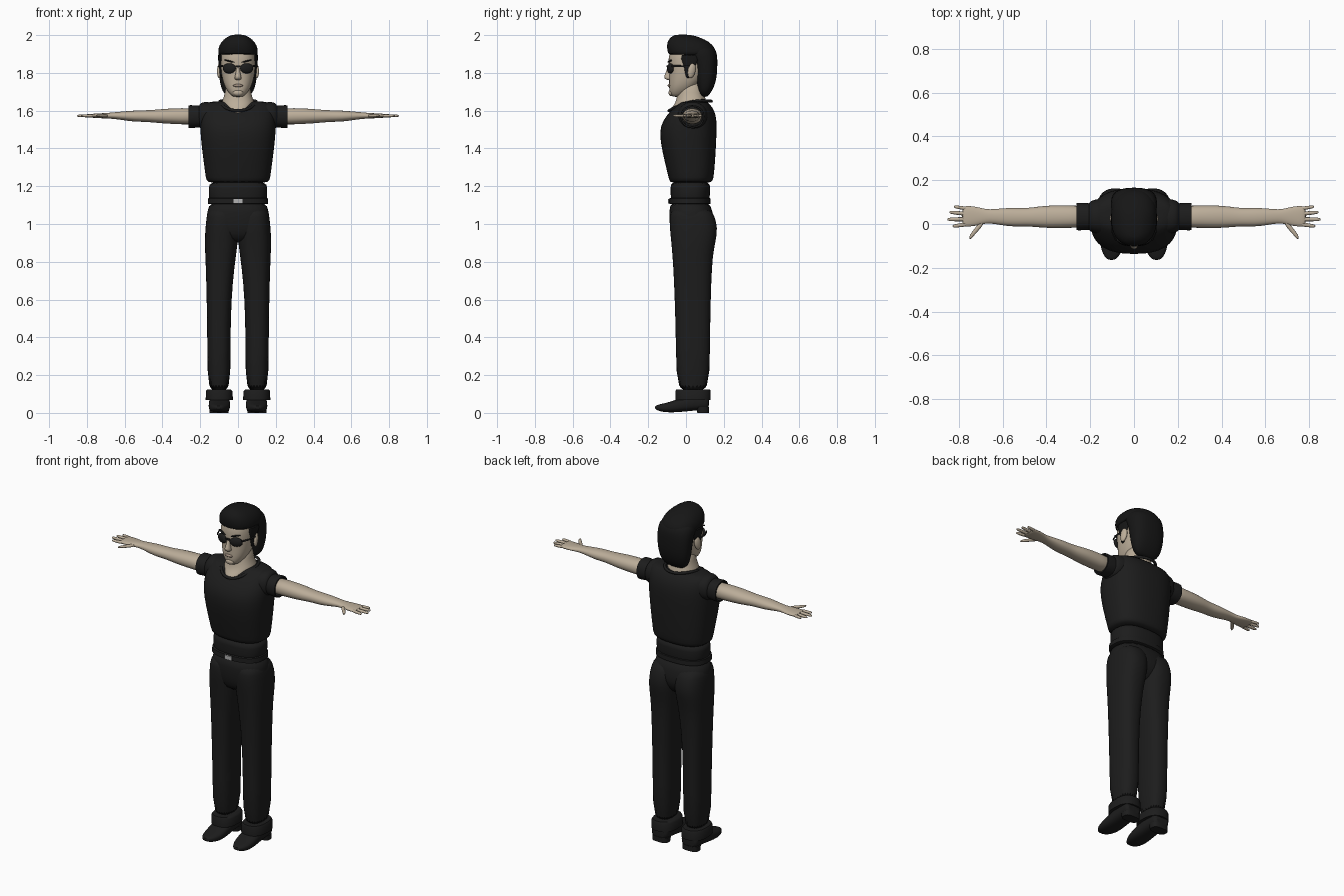
import bpy, bmesh
from math import cos, sin, pi, radians
from mathutils import Matrix, Vector


def material(name, r, g, b):
    m = bpy.data.materials.new(name)
    m.diffuse_color = (r, g, b, 1)
    return m


BLACK = material("black_cloth", 0.012, 0.012, 0.012)
HAIR = material("black_hair", 0.008, 0.008, 0.008)
SKIN = material("skin", 0.5, 0.42, 0.32)
LIP = material("lips", 0.36, 0.28, 0.22)
METAL = material("buckle_metal", 0.45, 0.45, 0.45)


def finish(name, bm, mat, mirror=False, sub=0):
    bmesh.ops.recalc_face_normals(bm, faces=bm.faces[:])
    me = bpy.data.meshes.new(name)
    bm.to_mesh(me)
    bm.free()
    ob = bpy.data.objects.new(name, me)
    me.materials.append(mat)
    bpy.context.collection.objects.link(ob)
    bpy.ops.object.select_all(action='DESELECT')
    ob.select_set(True)
    bpy.context.view_layer.objects.active = ob
    bpy.ops.object.shade_smooth_by_angle(angle=radians(50))
    if mirror:
        ob.modifiers.new("mirror", 'MIRROR').use_mirror_merge = False
    if sub:
        ob.modifiers.new("smooth", 'SUBSURF').levels = sub
        ob.modifiers["smooth"].render_levels = sub
    return ob


def loft(name, sections, mat, axis='z', n=20, power=2.2, mirror=False, sub=1, caps=True):
    """Rounded rings (t, a0, a1, b0, b1) bridged along an axis."""
    bm = bmesh.new()
    rings = []
    for t, a0, a1, b0, b1 in sections:
        ring = []
        for i in range(n):
            c, s = cos(2 * pi * i / n), sin(2 * pi * i / n)
            u = abs(c) ** (2 / power) * (1 if c > 0 else -1)
            v = abs(s) ** (2 / power) * (1 if s > 0 else -1)
            a = (a0 + a1) / 2 + u * (a1 - a0) / 2
            b = (b0 + b1) / 2 + v * (b1 - b0) / 2
            co = {'z': (a, b, t), 'x': (t, a, b), 'y': (a, t, b)}[axis]
            ring.append(bm.verts.new(co))
        rings.append(ring)
    for r, q in zip(rings, rings[1:]):
        for i in range(n):
            j = (i + 1) % n
            bm.faces.new((r[i], r[j], q[j], q[i]))
    if caps:
        bm.faces.new(rings[0])
        bm.faces.new(rings[-1])
    return finish(name, bm, mat, mirror, sub)


def sym(rows):
    """Sections symmetric about x = 0: (z, half width, y0, y1)."""
    return [(z, -w, w, y0, y1) for z, w, y0, y1 in rows]


def blob(name, loc, size, mat, rot=(0, 0, 0), mirror=False, box=False):
    bm = bmesh.new()
    m = Matrix.LocRotScale(Vector(loc), Matrix.Rotation(rot[2], 3, 'Z') @ Matrix.Rotation(rot[1], 3, 'Y')
                           @ Matrix.Rotation(rot[0], 3, 'X'), Vector(size))
    if box:
        bmesh.ops.create_cube(bm, size=2, matrix=m)
    else:
        bmesh.ops.create_uvsphere(bm, u_segments=20, v_segments=12, radius=1, matrix=m)
    return finish(name, bm, mat, mirror)


# Shirt: upper body, waist band, collar, shoulders and open sleeves
loft("shirt", sym([(1.215, .150, -.080, .130), (1.23, .170, -.089, .143), (1.26, .173, -.096, .149),
                   (1.38, .190, -.126, .158), (1.49, .201, -.144, .163), (1.55, .201, -.122, .163),
                   (1.60, .196, -.082, .152), (1.635, .185, -.042, .127), (1.652, .150, -.020, .105)]),
     BLACK, n=28, power=2.5)
loft("shirt_waist", sym([(1.11, .153, -.082, .125), (1.14, .155, -.081, .126),
                         (1.19, .156, -.082, .128), (1.23, .155, -.084, .130)]), BLACK, n=28, power=2.5)
cu = bpy.data.curves.new("collar", 'CURVE')
cu.dimensions = '3D'
cu.bevel_depth = .008
cu.materials.append(BLACK)
sp = cu.splines.new('POLY')
sp.points.add(31)
for i, p in enumerate(sp.points):
    c, s = cos(pi * i / 16), sin(pi * i / 16)
    p.co = (.098 * c, .022 + .112 * s, 1.625 + .025 * s + .02 * c * c, 1)
sp.use_cyclic_u = True
bpy.context.collection.objects.link(bpy.data.objects.new("collar", cu))
loft("shoulder", [(.11, -.04, .11, 1.52, 1.63), (.14, -.05, .12, 1.505, 1.645), (.18, -.043, .112, 1.5, 1.648),
                  (.2, -.034, .104, 1.505, 1.64), (.212, -.024, .092, 1.515, 1.62)],
     BLACK, axis='x', mirror=True)
loft("sleeve", [(.195, -.026, .094, 1.512, 1.626), (.25, -.029, .097, 1.508, 1.629),
                (.262, -.028, .096, 1.509, 1.628), (.262, -.020, .088, 1.517, 1.620),
                (.215, -.019, .087, 1.518, 1.619)], BLACK, axis='x', mirror=True, sub=0, caps=False, n=32)

# Arms, palms, fingers and thumbs
loft("arm", [(.2, -.018, .085, 1.525, 1.614), (.3, -.018, .085, 1.527, 1.614), (.38, -.02, .086, 1.531, 1.611),
             (.44, -.015, .08, 1.536, 1.605), (.49, -.011, .072, 1.541, 1.602), (.55, -.013, .075, 1.541, 1.601),
             (.61, -.005, .071, 1.550, 1.596), (.66, .004, .066, 1.557, 1.591), (.69, .000, .071, 1.558, 1.588),
             (.73, -.011, .082, 1.560, 1.586), (.77, -.013, .083, 1.562, 1.584), (.785, -.008, .078, 1.565, 1.581)],
     SKIN, axis='x', mirror=True)


def finger(name, x0, y0, x1, y1, r):
    rows = []
    for f, k in ((0, 1), (.35, 1), (.6, .95), (.85, .85), (.97, .6), (1, .25)):
        x, y = x0 + (x1 - x0) * f, y0 + (y1 - y0) * f
        rows.append((x, y - r * k, y + r * k, 1.573 - .009 * k, 1.573 + .009 * k))
    loft(name, rows, SKIN, axis='x', n=8, mirror=True)


finger("index_finger", .76, -.001, .828, -.010, .010)
finger("middle_finger", .76, .022, .852, .021, .0105)
finger("ring_finger", .76, .046, .843, .054, .010)
finger("little_finger", .76, .070, .822, .079, .009)
finger("thumb", .685, .015, .752, -.064, .017)

# Trousers: hips, legs, cuffs, belt and buckle
loft("trouser_hips", sym([(1.13, .153, -.085, .125), (1.06, .164, -.090, .142), (1.0, .170, -.088, .152),
                          (.95, .165, -.078, .135), (.90, .09, -.05, .09)]), BLACK, n=28, power=2.4)
loft("trouser_leg", [(1.09, .01, .155, -.078, .128), (1.04, -.005, .167, -.087, .153), (.98, -.004, .173, -.087, .168),
                     (.92, .000, .176, -.080, .160), (.86, .006, .175, -.075, .147), (.78, .018, .171, -.068, .138),
                     (.60, .036, .166, -.060, .131), (.35, .040, .162, -.053, .127), (.08, .038, .163, -.052, .126)],
     BLACK, n=24, power=2.5, mirror=True)
loft("trouser_cuff", [(.125, .038, .163, -.052, .126), (.115, .029, .170, -.056, .131),
                      (.068, .027, .171, -.056, .131), (.068, .036, .162, -.050, .125)],
     BLACK, n=32, power=2.5, mirror=True, sub=0)
loft("belt", sym([(1.105, .152, -.082, .124), (1.108, .160, -.090, .130), (1.135, .158, -.089, .129),
                  (1.138, .152, -.082, .124)]), BLACK, n=48, power=2.5, sub=0)
blob("belt_buckle", (0, -.090, 1.121), (.023, .006, .012), METAL, box=True)

# Shoes with heels
loft("shoe", [(.122, .055, .145, .02, .09), (.11, .045, .153, .016, .1), (.04, .043, .153, .012, .1),
              (-.03, .04, .156, .004, .078), (-.08, .042, .156, .002, .06), (-.12, .053, .15, .004, .05),
              (-.15, .071, .134, .012, .043), (-.165, .088, .118, .022, .036)],
     BLACK, axis='y', power=2.7, mirror=True)
loft("shoe_heel", [(0, .05, .15, .06, .122), (.03, .047, .152, .055, .122)],
     BLACK, power=3, mirror=True, sub=0)

# Neck and head
loft("neck", sym([(1.575, .04, -.098, .09), (1.60, .064, -.090, .11), (1.63, .092, -.063, .115),
                  (1.655, .084, -.053, .106), (1.69, .068, -.046, .096), (1.77, .064, -.030, .085)]), SKIN)
loft("head", sym([(1.672, .026, -.072, -.025), (1.688, .044, -.087, .01), (1.72, .068, -.090, .05),
                  (1.76, .082, -.090, .09), (1.81, .091, -.089, .12), (1.85, .094, -.094, .13),
                  (1.90, .094, -.092, .13), (1.95, .075, -.07, .10), (1.97, .04, -.03, .06)]),
     SKIN, n=24, power=2.3)
loft("nose", sym([(1.835, .009, -.098, -.07), (1.80, .012, -.108, -.07), (1.78, .018, -.119, -.07),
                  (1.768, .019, -.113, -.07), (1.762, .012, -.1, -.07)]), SKIN, n=12)
blob("lips", (0, -.088, 1.733), (.026, .009, .008), LIP)
blob("chin", (0, -.077, 1.695), (.028, .016, .018), SKIN)
blob("ear", (.098, .03, 1.812), (.012, .021, .040), SKIN, rot=(-.2, 0, .3), mirror=True)
blob("eyebrow", (.045, -.086, 1.862), (.030, .008, .004), HAIR, rot=(0, -.25, .3), mirror=True)

# Hair: swept top, full back and sideburns
loft("hair_top", sym([(1.893, .100, -.082, .15), (1.90, .106, -.096, .16), (1.93, .106, -.102, .157),
                      (1.965, .090, -.101, .125), (1.988, .062, -.082, .075), (2.004, .03, -.06, .02)]),
     HAIR, n=24, power=2.4)
loft("hair_back", sym([(1.672, .045, .08, .112), (1.69, .075, .068, .128), (1.72, .090, .058, .147),
                       (1.77, .100, .05, .162), (1.82, .104, .045, .166), (1.87, .106, .03, .167),
                       (1.92, .106, -.02, .163), (1.95, .085, -.02, .13)]), HAIR, n=24, power=2.5)
loft("sideburn", [(1.77, .082, .093, .002, .02), (1.80, .082, .098, -.006, .03), (1.85, .080, .102, -.014, .06),
                  (1.905, .080, .106, -.045, .08)], HAIR, n=12, mirror=True)

# Sunglasses
blob("lens", (.046, -.083, 1.824), (.037, .014, .027), BLACK, rot=(0, 0, .35), mirror=True)
blob("glasses_bridge", (0, -.099, 1.836), (.014, .004, .004), BLACK, box=True)
loft("glasses_temple", [(-.078, .078, .086, 1.83, 1.842), (-.04, .096, .102, 1.831, 1.841),
                        (.03, .101, .106, 1.83, 1.838)], BLACK, axis='y', n=8, mirror=True, sub=0)
